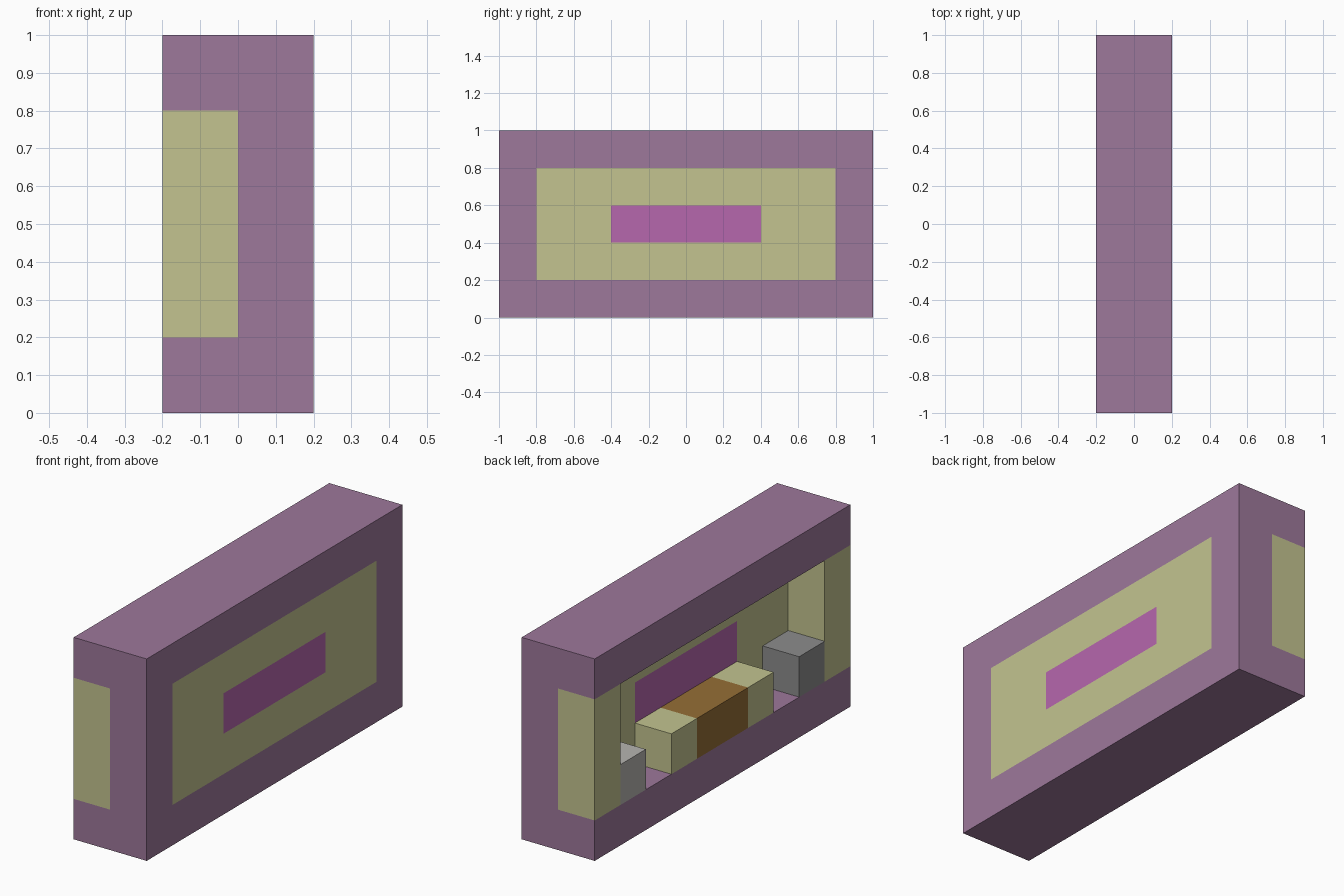
import bpy, bmesh

cube = bpy.data.objects.get("Cube")
if cube:
    bpy.data.objects.remove(cube, do_unlink=True)

U = 0.2  # one block


def linear(c):
    c /= 255
    return c / 12.92 if c <= 0.04045 else ((c + 0.055) / 1.055) ** 2.4


def material(name, *rgb):
    m = bpy.data.materials.new(name)
    col = [linear(c) for c in rgb] + [1]
    m.use_nodes = True
    m.diffuse_color = col
    m.node_tree.nodes["Principled BSDF"].inputs["Base Color"].default_value = col
    return m


purple = material("dusty purple", 157, 120, 155)
straw = material("pale straw", 195, 196, 144)
magenta = material("magenta", 182, 103, 174)
brown = material("warm brown", 149, 110, 54)
grey = material("mid grey", 140, 140, 140)
light_grey = material("light grey", 182, 180, 177)


def finish(name, bm, mat):
    bmesh.ops.recalc_face_normals(bm, faces=bm.faces)
    mesh = bpy.data.meshes.new(name)
    bm.to_mesh(mesh)
    bm.free()
    mesh.materials.append(mat)
    bpy.context.collection.objects.link(bpy.data.objects.new(name, mesh))


def block(name, mat, x, y, z):
    """Box between (low, high) limits given in blocks."""
    bm = bmesh.new()
    bmesh.ops.create_cube(bm, size=1)
    for v in bm.verts:
        v.co = [U * (lim[0] if c < 0 else lim[1]) for c, lim in zip(v.co, (x, y, z))]
    finish(name, bm, mat)


def ring(name, mat, x, outer, inner):
    """Rectangular frame; outer and inner are (half width, low z, high z)."""
    bm = bmesh.new()
    loops = []
    for px in x:
        for w, lo, hi in (outer, inner):
            corners = ((-w, lo), (w, lo), (w, hi), (-w, hi))
            loops.append([bm.verts.new((px * U, y * U, z * U)) for y, z in corners])
    back_out, back_in, front_out, front_in = loops
    for a, b in ((back_out, back_in), (back_in, front_in),
                 (front_in, front_out), (front_out, back_out)):
        for i in range(4):
            j = (i + 1) % 4
            bm.faces.new((a[i], a[j], b[j], b[i]))
    finish(name, bm, mat)


# Solid rear wall: border, panel and centre bar
wall, room = (0, 1), (-1, 0)
ring("wall_border", purple, wall, (5, 0, 5), (4, 1, 4))
ring("wall_panel", straw, wall, (4, 1, 4), (2, 2, 3))
block("centre_bar", magenta, wall, (-2, 2), (2, 3))

# Open side: floor, ceiling and end posts
block("floor", purple, room, (-5, 5), (0, 1))
block("ceiling", purple, room, (-5, 5), (4, 5))
for side, lim in (("front", (-5, -4)), ("back", (4, 5))):
    block(side + "_post", straw, room, lim, (1, 4))

# Furniture on the floor
for side, lim in (("front", (-2, -1)), ("back", (1, 2))):
    block(side + "_seat", straw, room, lim, (1, 2))
block("table", brown, room, (-1, 1), (1, 2))
block("front_stand", grey, room, (-4, -3), (1, 2))
block("back_stand", light_grey, room, (3, 4), (1, 2))
